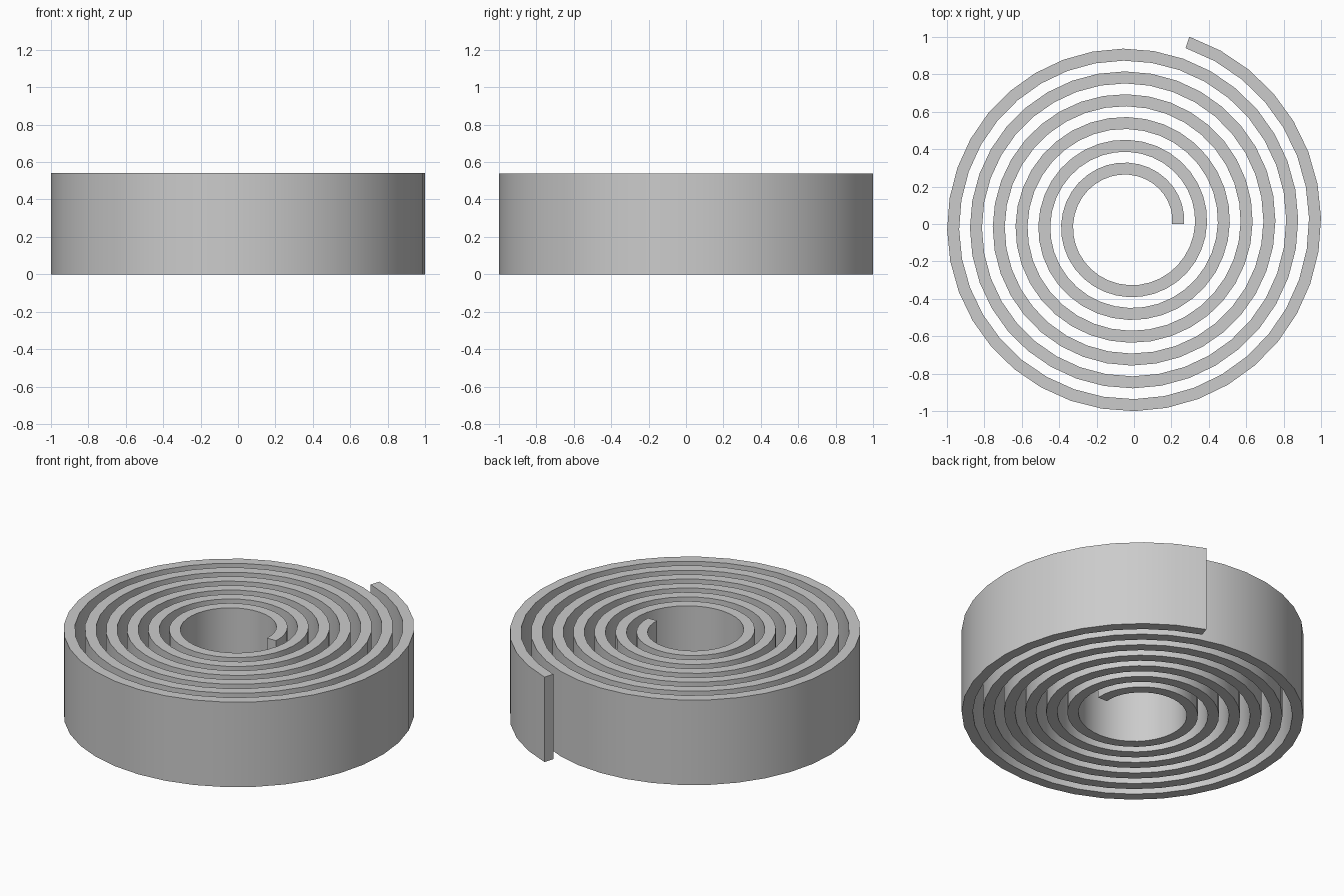
import bpy, bmesh
from math import cos, sin, radians

cube = bpy.data.objects.get("Cube")
if cube:
    bpy.data.objects.remove(cube, do_unlink=True)

# Spiral dimensions
START_RADIUS = 0.298    # outer edge at the inner end
PITCH = 0.1217          # growth per turn
THICKNESS = 0.064
HEIGHT = 0.54
SWEEP = radians(2232)   # a little over six turns
STEPS = 223
CENTRE_X, CENTRE_Y = -0.03, -0.001

grey = bpy.data.materials.new("light grey")
grey.use_nodes = True
grey.diffuse_color = (0.6, 0.6, 0.6, 1)
grey.node_tree.nodes["Principled BSDF"].inputs["Base Color"].default_value = (0.6, 0.6, 0.6, 1)


def spiral_point(angle, inset):
    radius = START_RADIUS + PITCH * angle / radians(360) - inset
    return (CENTRE_X + radius * cos(angle), CENTRE_Y + radius * sin(angle), 0)


# Flat spiral ribbon, then extruded up into a coiled strip
bm = bmesh.new()
pairs = []
for i in range(STEPS + 1):
    angle = SWEEP * i / STEPS
    pairs.append([bm.verts.new(spiral_point(angle, inset)) for inset in (THICKNESS, 0)])
for (a, b), (c, d) in zip(pairs, pairs[1:]):
    bm.faces.new((a, b, d, c))
extruded = bmesh.ops.extrude_face_region(bm, geom=bm.faces[:], use_keep_orig=True)
top = [v for v in extruded["geom"] if isinstance(v, bmesh.types.BMVert)]
bmesh.ops.translate(bm, verts=top, vec=(0, 0, HEIGHT))
bmesh.ops.recalc_face_normals(bm, faces=bm.faces[:])

mesh = bpy.data.meshes.new("spiral_coil")
bm.to_mesh(mesh)
bm.free()
mesh.materials.append(grey)
coil = bpy.data.objects.new("spiral_coil", mesh)
bpy.context.collection.objects.link(coil)

# Smooth walls with crisp rims and ends
bpy.ops.object.select_all(action="DESELECT")
coil.select_set(True)
bpy.context.view_layer.objects.active = coil
bpy.ops.object.shade_smooth_by_angle(angle=radians(30))
